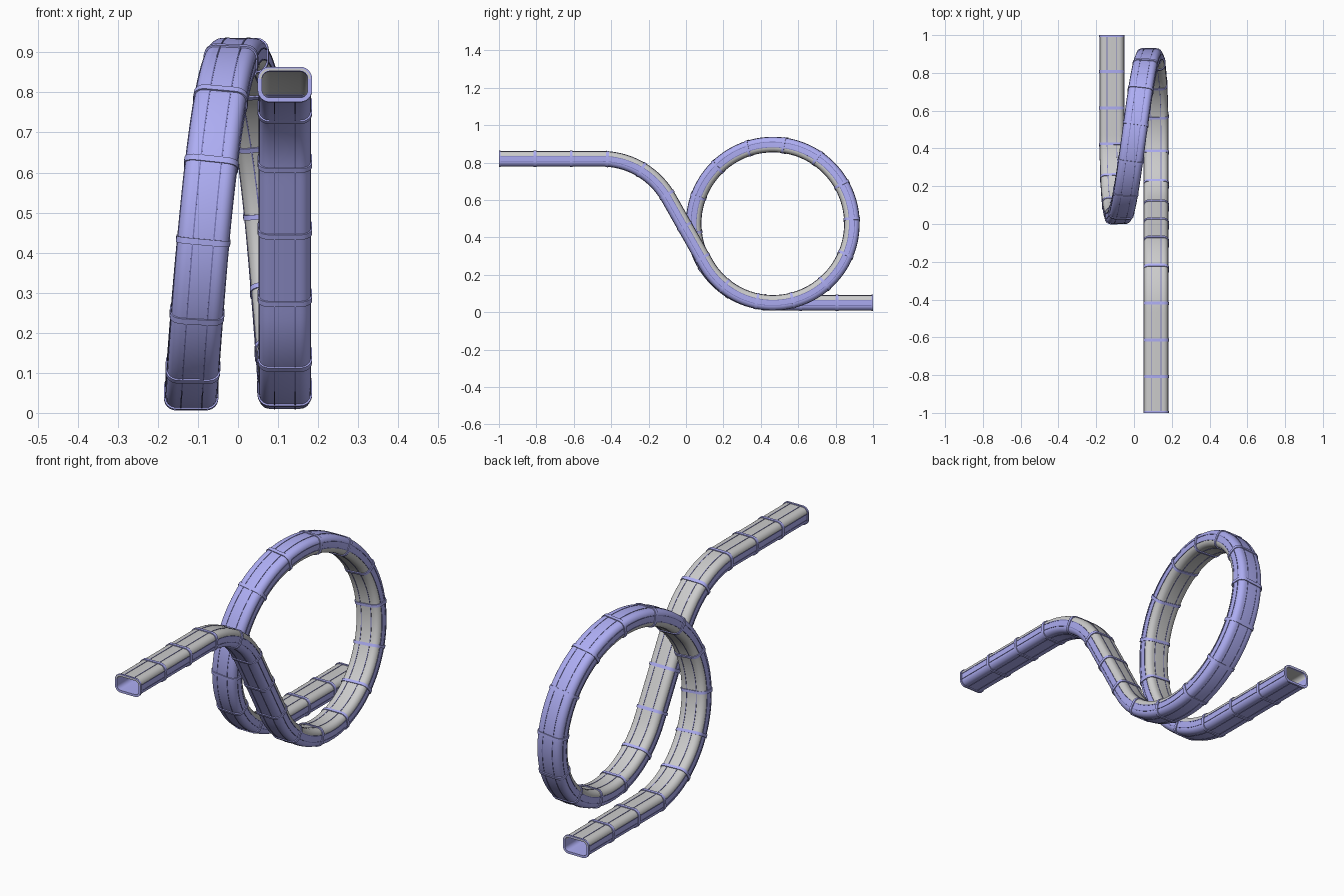
import bpy, math
from mathutils import Vector

if "Cube" in bpy.data.objects:
    bpy.data.objects.remove(bpy.data.objects["Cube"])

CX, R, ZB, YC = 0.117, 0.423, 0.05, 0.464   # lane offset, loop radius, bottom height, loop centre y
A, Y0, ZT = math.radians(60), -0.45, 0.82   # descent angle, start of drop, entry height
R1, YS = 0.41, -1.0
P1 = (Y0 + R1 * math.sin(A), ZT - R1 * (1 - math.cos(A)))
P2 = (YC - R1 * math.sin(A), ZB + R1 * (1 - math.cos(A)))
LENS = [Y0 - YS, R1 * A, math.dist(P1, P2), R1 * A, 2 * math.pi * R, 1 - YC]
TOTAL = sum(LENS)


def point(s):
    """Centre line: entry, crest, drop, dip, loop, exit."""
    for i, n in enumerate(LENS):
        if s <= n or i == 5:
            break
        s -= n
    f = s / n
    if i == 0:
        return Vector((CX, YS + s, ZT))
    if i == 1:
        a = f * A
        return Vector((CX, Y0 + R1 * math.sin(a), ZT - R1 * (1 - math.cos(a))))
    if i == 2:
        return Vector((CX, P1[0] + f * (P2[0] - P1[0]), P1[1] + f * (P2[1] - P1[1])))
    if i == 3:
        a = (1 - f) * A
        return Vector((CX, YC - R1 * math.sin(a), ZB + R1 * (1 - math.cos(a))))
    if i == 4:
        a = f * 2 * math.pi
        return Vector((CX * math.cos(a / 2), YC + R * math.sin(a), ZB + R * (1 - math.cos(a))))
    return Vector((-CX, YC + s, ZB))


def frame(s):
    e = 0.002
    t = (point(min(s + e, TOTAL)) - point(max(s - e, 0))).normalized()
    up = Vector((0, -t.z, t.y)).normalized()
    return point(s), t.cross(up), up


def sweep(profile, stations, verts, faces, hole=None):
    """Sweep a closed profile; 'hole' adds an inner wall with rim faces."""
    n, base = len(profile), len(verts)
    ring = profile + (hole or [])
    m = len(ring)
    for s in stations:
        c, side, up = frame(s)
        verts += [c + side * u + up * v for u, v in ring]
    last = len(stations) - 1
    for k in range(last):
        a, b = base + k * m, base + (k + 1) * m
        for i in range(n):
            j = (i + 1) % n
            faces.append((a + i, a + j, b + j, b + i))
            if hole:
                faces.append((a + n + j, a + n + i, b + n + i, b + n + j))
    a, b = base, base + last * m
    if hole:
        for i in range(n):
            j = (i + 1) % n
            faces.append((a + j, a + i, a + n + i, a + n + j))
            faces.append((b + i, b + j, b + n + j, b + n + i))
    else:
        faces.append(tuple(a + i for i in reversed(range(n))))
        faces.append(tuple(b + i for i in range(n)))


def make(name, verts, faces, mat=None):
    me = bpy.data.meshes.new(name)
    me.from_pydata([tuple(v) for v in verts], [], faces)
    ob = bpy.data.objects.new(name, me)
    bpy.context.collection.objects.link(ob)
    if mat:
        me.materials.append(mat)
    bpy.ops.object.select_all(action='DESELECT')
    ob.select_set(True)
    bpy.context.view_layer.objects.active = ob
    bpy.ops.object.mode_set(mode='EDIT')
    bpy.ops.mesh.select_all(action='SELECT')
    bpy.ops.mesh.normals_make_consistent(inside=False)
    bpy.ops.object.mode_set(mode='OBJECT')
    bpy.ops.object.shade_smooth_by_angle(angle=math.radians(35))


W, H, C = 0.064, 0.040, 0.026   # tube half width, half height, corner radius


def arc(quarters, off):
    """Rounded-rectangle corners, counter-clockwise, offset outward by 'off'."""
    pts = []
    for q in quarters:
        cx = (W - C) * (1 if q in (0, 3) else -1)
        cy = (H - C) * (1 if q in (0, 1) else -1)
        for k in range(7):
            a = math.pi / 2 * (q + k / 6)
            pts.append((cx + (C + off) * math.cos(a), cy + (C + off) * math.sin(a)))
    return pts


def band(quarters, ext=0.0):
    """Open wall of the tube as a closed thin profile."""
    outer, inner = arc(quarters, 0), arc(quarters, -0.005)
    return outer + inner[::-1]


blue = bpy.data.materials.new("blue")
blue.diffuse_color = (0.42, 0.42, 0.9, 1)
blue.use_nodes = True
blue.node_tree.nodes["Principled BSDF"].inputs["Base Color"].default_value = blue.diffuse_color
dark = bpy.data.materials.new("dark_blue")
dark.diffuse_color = (0.2, 0.2, 0.5, 1)
dark.use_nodes = True
dark.node_tree.nodes["Principled BSDF"].inputs["Base Color"].default_value = dark.diffuse_color

COUNT = 26
STEP = TOTAL / COUNT
stations = [TOTAL * i / (COUNT * 8) for i in range(COUNT * 8 + 1)]

# Lower channel: floor and both sides
lower = arc((2, 3), 0)
lower_in = arc((2, 3), -0.005)
lower = [(-W, H - C)] + lower + [(W, H - C)]
lower_in = [(-W + 0.005, H - C)] + lower_in + [(W - 0.005, H - C)]
v, f = [], []
sweep(lower + lower_in[::-1], stations, v, f)
make("tube_channel", v, f, blue)

# Upper cover, left grey
v, f = [], []
sweep(band((0, 1)), stations, v, f)
make("tube_cover", v, f)

# Flanges where the tube sections join
v, f = [], []
for i in range(COUNT + 1):
    s0 = min(max(i * STEP - 0.007, 0), TOTAL - 0.009)
    sweep(arc(range(4), 0.004), [s0, s0 + (0.009 if i in (0, COUNT) else 0.014)], v, f,
          hole=arc(range(4), -0.007))
make("joint_flanges", v, f, blue)

# Thin ribs along the tube: top, bottom and cover seams
v, f = [], []
r = 0.0016
for u, w in ((0.026, H), (-0.026, H), (0.026, -H), (-0.026, -H),
             (W, H - C), (-W, H - C), (W, C - H), (-W, C - H)):
    sweep([(u - r, w - r), (u + r, w - r), (u + r, w + r), (u - r, w + r)], stations, v, f)
make("long_ribs", v, f, dark)
